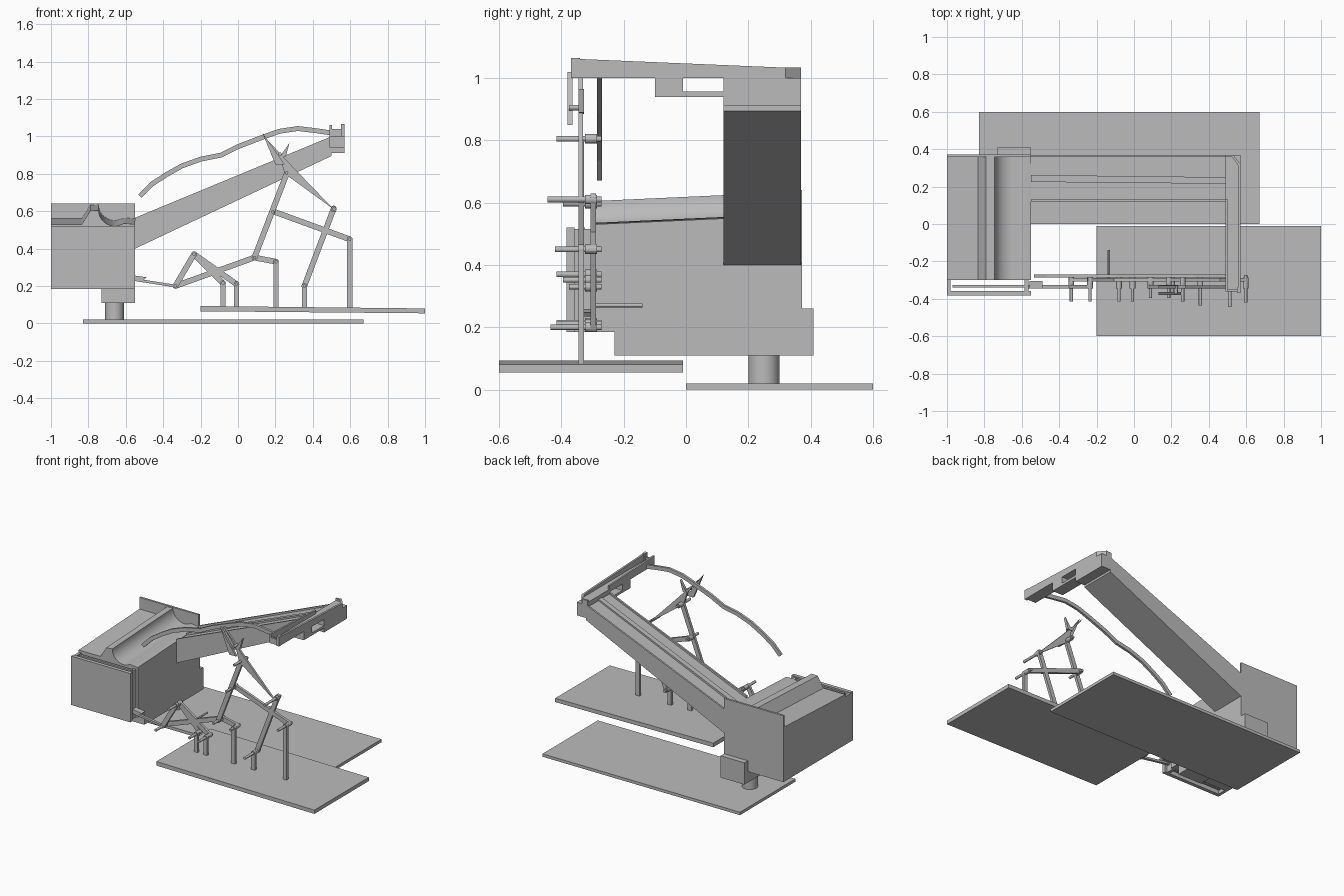
import bpy, bmesh, math
from mathutils import Vector

old = bpy.data.objects.get("Cube")
if old:
    bpy.data.objects.remove(old, do_unlink=True)

grey = bpy.data.materials.new("plain grey")
grey.use_nodes = True
grey.diffuse_color = (0.5, 0.5, 0.5, 1)
grey.node_tree.nodes["Principled BSDF"].inputs["Base Color"].default_value = (0.5, 0.5, 0.5, 1)


def finish(name, bm):
    bmesh.ops.recalc_face_normals(bm, faces=bm.faces)
    mesh = bpy.data.meshes.new(name)
    bm.to_mesh(mesh)
    bm.free()
    mesh.materials.append(grey)
    obj = bpy.data.objects.new(name, mesh)
    bpy.context.collection.objects.link(obj)
    return obj


def loft(name, first, second):
    """Solid between two matching outlines."""
    bm = bmesh.new()
    a = [bm.verts.new(p) for p in first]
    b = [bm.verts.new(p) for p in second]
    bm.faces.new(a)
    bm.faces.new(b)
    for i in range(len(a)):
        j = (i + 1) % len(a)
        bm.faces.new((a[i], a[j], b[j], b[i]))
    return finish(name, bm)


def prism_y(name, pts, y0, y1):
    return loft(name, [(x, y0, z) for x, z in pts], [(x, y1, z) for x, z in pts])


def prism_x(name, pts, x0, x1):
    return loft(name, [(x0, y, z) for y, z in pts], [(x1, y, z) for y, z in pts])


def box(name, x0, x1, y0, y1, z0, z1):
    return prism_y(name, [(x0, z0), (x1, z0), (x1, z1), (x0, z1)], y0, y1)


def rod(name, x, z, y0, y1, r=0.009):
    n = 16
    pts = [(x + r * math.cos(math.tau * i / n), z + r * math.sin(math.tau * i / n)) for i in range(n)]
    return prism_y(name, pts, y0, y1)


def link(name, p, q, y, width=0.03, depth=0.018):
    """Flat bar with rounded ends, lying across the y axis."""
    p, q = Vector(p), Vector(q)
    ang = math.atan2(q.y - p.y, q.x - p.x)
    r, pts = width / 2, []
    for centre, start in ((q, ang - math.pi / 2), (p, ang + math.pi / 2)):
        for i in range(7):
            t = start + math.pi * i / 6
            pts.append((centre.x + r * math.cos(t), centre.y + r * math.sin(t)))
    return prism_y(name, pts, y - depth / 2, y + depth / 2)


# Two ground plates, the front one tilting slightly
box("rear_base_plate", -0.83, 0.67, 0, 0.6, 0, 0.02)
prism_y("front_base_plate", [(-0.2, 0.065), (1, 0.054), (1, 0.08), (-0.2, 0.093)], -0.6, -0.01)

# Pedestal
bm = bmesh.new()
bmesh.ops.create_cone(bm, cap_ends=True, segments=32, radius1=0.05, radius2=0.05, depth=0.1)
bmesh.ops.translate(bm, verts=bm.verts, vec=(-0.66, 0.25, 0.065))
post = finish("pedestal_post", bm)
box("pedestal_block", -0.73, -0.55, -0.23, 0.41, 0.11, 0.26)

# Housing with a ridge and a curved trough rising to the back
top = [(-0.55, 0.53), (-0.61, 0.535), (-0.625, 0.528)]
top += [(-0.655 - 0.09 * math.sin(t), 0.605 - 0.085 * math.cos(t))
        for t in [math.pi / 2 * i / 10 for i in range(11)]]
top += [(-0.79, 0.602), (-0.835, 0.53), (-1, 0.53)]
low = [(-1, 0.185), (-0.55, 0.185)]
housing = loft("housing", [(x, -0.3, z) for x, z in low + top],
               [(x, 0.36, z) for x, z in low] + [(x, 0.36, z + 0.03) for x, z in top])
box("housing_back_plate", -1, -0.55, 0.358, 0.372, 0.185, 0.64)
box("housing_front_plate", -1, -0.55, -0.383, -0.358, 0.185, 0.52)
box("housing_middle_plate", -0.97, -0.57, -0.34, -0.325, 0.2, 0.52)
for i, x in enumerate((-1, -0.585)):
    box(f"housing_spacer_{i}", x, x + 0.02, -0.36, -0.3, 0.185, 0.515)

# Sloping boom with edge lips and a raised track
lower, upper = [(-0.55, 0.4), (0.5, 0.895)], [(0.5, 0.99), (-0.55, 0.55)]
prism_y("boom", lower + upper, 0.12, 0.37)
lip = [(-0.55, 0.54), (0.5, 0.98), (0.5, 1.0), (-0.55, 0.565)]
for name, y0, y1 in (("boom_back_lip", 0.358, 0.37), ("boom_front_lip", 0.12, 0.132)):
    prism_y(name, lip, y0, y1)
loft("boom_track", [(x, 0.225 if x < 0 else 0.215, z) for x, z in lip],
     [(x, 0.262 if x < 0 else 0.25, z) for x, z in lip])

# Cross arm: a tray with sloping walls and a chamfered corner
outline = [(0.49, -0.36), (0.57, -0.36), (0.57, 0.32), (0.53, 0.37), (0.49, 0.37)]
loft("arm_floor", [(x, y, 1.0) for x, y in outline], [(x, y, 1.018) for x, y in outline])
for name, x0, x1, end in (("arm_outer_wall", 0.556, 0.57, 0.32), ("arm_inner_wall", 0.49, 0.502, 0.13)):
    prism_x(name, [(-0.36, 1), (end, 1), (end, 1.062 - 0.042 * (end + 0.36)), (-0.36, 1.062)], x0, x1)
corner = [(0.57, 0.32), (0.53, 0.37), (0.515, 0.37), (0.556, 0.315)]
loft("arm_corner_wall", [(x, y, 1) for x, y in corner], [(x, y, 1.034) for x, y in corner])
box("arm_back_wall", 0.49, 0.53, 0.358, 0.37, 1, 1.032)
box("arm_front_wall", 0.49, 0.55, -0.36, -0.348, 1, 1.04)
box("arm_front_lug", 0.55, 0.57, -0.37, -0.34, 1, 1.065)
box("arm_boom_mount", 0.49, 0.57, 0.12, 0.37, 0.91, 1)
# Slotted bracket below the arm
box("bracket_floor", 0.49, 0.57, -0.1, 0.12, 0.94, 0.957)
box("bracket_block", 0.49, 0.57, -0.1, -0.01, 0.957, 1)

# Curved strip reaching back from the arm
path = [(-0.525, 0.68), (-0.46, 0.745), (-0.38, 0.797), (-0.3, 0.842), (-0.2, 0.878), (-0.09, 0.9),
        (0, 0.945), (0.13, 0.995), (0.22, 1.027), (0.32, 1.042), (0.42, 1.03), (0.5, 1.018)]
path = [Vector(p) for p in path]
left_edge, right_edge = [], []
for i, p in enumerate(path):
    d = (path[min(i + 1, len(path) - 1)] - path[max(i - 1, 0)]).normalized() * 0.013
    left_edge.append((p.x - d.y, p.y + d.x))
    right_edge.append((p.x + d.y, p.y - d.x))
bm = bmesh.new()
rings = [[bm.verts.new((x, y, z)) for (x, z), y in ((a, -0.286), (b, -0.286), (b, -0.27), (a, -0.27))]
         for a, b in zip(left_edge, right_edge)]
for r, s in zip(rings, rings[1:]):
    for i in range(4):
        j = (i + 1) % 4
        bm.faces.new((r[i], r[j], s[j], s[i]))
bm.faces.new(rings[0])
bm.faces.new(rings[-1])
finish("curved_strip", bm)

# Upright posts on the front plate
for i, (x, z) in enumerate(((0.597, 0.45), (0.355, 0.2), (0.203, 0.33), (-0.08, 0.215), (-0.008, 0.21))):
    box(f"upright_{i}", x - 0.014, x + 0.014, -0.345, -0.327, 0.075, z)
    rod(f"upright_eye_{i}", x, z, -0.345, -0.327, 0.015)

# Hinged links
back, mid = -0.298, -0.336
for i, (p, q, y) in enumerate((
        ((0.597, 0.45), (0.185, 0.6), back), ((0.26, 0.8), (0.088, 0.352), mid),
        ((0.512, 0.615), (0.355, 0.2), back), ((0.088, 0.352), (0.203, 0.33), back),
        ((0.088, 0.352), (-0.335, 0.2), back), ((-0.335, 0.2), (-0.235, 0.37), mid),
        ((-0.235, 0.37), (-0.08, 0.215), back), ((-0.235, 0.37), (-0.008, 0.21), back))):
    link(f"link_{i}", p, q, y)
link("push_rod", (-0.335, 0.2), (-0.56, 0.235), mid, 0.014)
prism_y("push_rod_tip", [(-0.56, 0.235), (-0.5, 0.235), (-0.49, 0.247), (-0.56, 0.257)], -0.345, -0.305)

# Tapered pointer plates at the top of the linkage
prism_y("pointer_plate", [(0.512, 0.61), (0.25, 0.8), (0.225, 0.885), (0.13, 1.01), (0.29, 0.84)], -0.345, -0.33)
prism_y("upper_pointer", [(0.13, 1.02), (0.2, 0.85), (0.25, 0.85)], -0.38, -0.364)
prism_y("spike", [(0.22, 0.885), (0.275, 0.965), (0.255, 0.89)], -0.345, -0.327)
rod("pointer_pin", 0.225, 0.905, -0.375, -0.33)

# Hinge pins
for i, (x, z, y) in enumerate(((0.597, 0.45, -0.42), (0.355, 0.2, -0.435), (0.512, 0.61, -0.445),
                               (0.26, 0.805, -0.415), (0.185, 0.597, -0.395), (0.088, 0.352, -0.395),
                               (0.203, 0.33, -0.375), (-0.08, 0.215, -0.415), (-0.008, 0.21, -0.415),
                               (-0.335, 0.2, -0.415), (-0.235, 0.37, -0.415))):
    rod(f"hinge_pin_{i}", x, z, y, -0.272)
    rod(f"hinge_collar_{i}", x, z, -0.325, -0.285, 0.015)
rod("rear_pin", -0.135, 0.27, -0.3, -0.14, 0.006)

# Smooth the round parts
for obj in (post, housing):
    bpy.ops.object.select_all(action="DESELECT")
    obj.select_set(True)
    bpy.context.view_layer.objects.active = obj
    bpy.ops.object.shade_smooth_by_angle(angle=math.radians(30))
